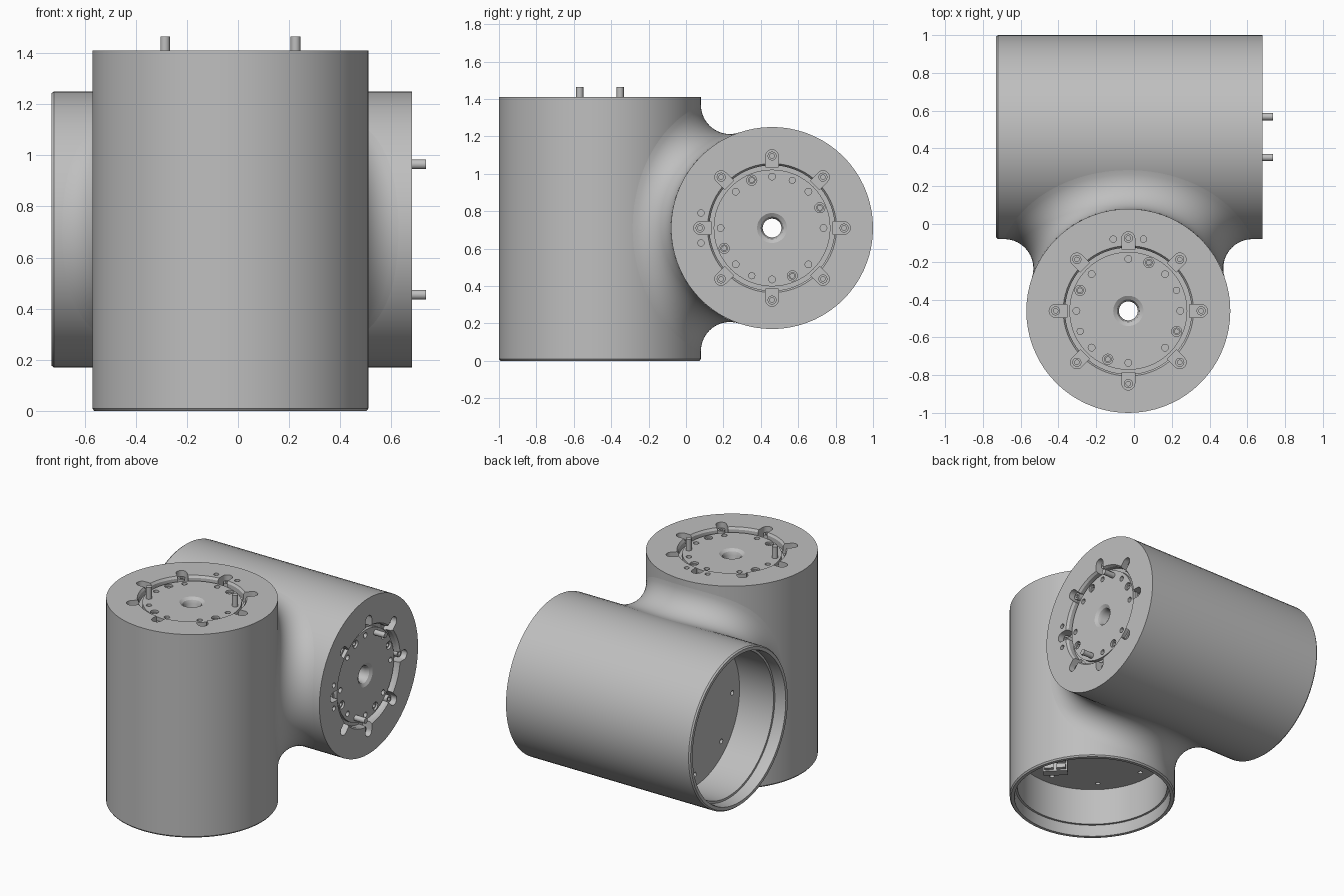
import bpy, bmesh, math
from mathutils import Vector, Matrix

if "Cube" in bpy.data.objects:
    bpy.data.objects.remove(bpy.data.objects["Cube"], do_unlink=True)

R, LENGTH, BLEND = 0.54, 1.41, 0.155      # tube radius, tube length, fillet radius
DISC, POCKET, FLOOR = 1.385, 1.34, 0.34   # heights along a tube's own axis
CX, CY, CZ = -0.03, 0.46, 0.71            # tube axes: (CX, -CY) upright, (CY, CZ) lying

grey = bpy.data.materials.new("machined grey")
grey.use_nodes = True
colour = (0.52, 0.52, 0.52, 1)
grey.diffuse_color = colour
grey.node_tree.nodes["Principled BSDF"].inputs["Base Color"].default_value = colour


def make_object(name, bm, recalc=True):
    if recalc:
        bmesh.ops.recalc_face_normals(bm, faces=bm.faces[:])
    mesh = bpy.data.meshes.new(name)
    bm.to_mesh(mesh)
    bm.free()
    mesh.materials.append(grey)
    ob = bpy.data.objects.new(name, mesh)
    bpy.context.collection.objects.link(ob)
    return ob


def activate(ob):
    bpy.ops.object.select_all(action='DESELECT')
    ob.select_set(True)
    bpy.context.view_layer.objects.active = ob


def smooth(ob):
    activate(ob)
    bpy.ops.object.shade_smooth_by_angle(angle=math.radians(30))


def lathe(bm, profile, steps, centre=(0, 0)):
    """Revolve a closed (radius, height) outline around an upright axis."""
    cx, cy = centre
    verts = [bm.verts.new((cx + r, cy, h)) for r, h in profile]
    edges = [bm.edges.new((v, verts[i - 1])) for i, v in enumerate(verts)]
    made = bmesh.ops.spin(bm, geom=verts + edges, cent=(cx, cy, 0), axis=(0, 0, 1),
                          angle=math.tau, steps=steps, use_merge=False)
    bmesh.ops.remove_doubles(bm, verts=bm.verts[:], dist=0.0001)


def prism(bm, outline, low, high):
    """Extrude a flat outline between two heights."""
    face = bm.faces.new([bm.verts.new((x, y, low)) for x, y in outline])
    top = bmesh.ops.extrude_face_region(bm, geom=[face])["geom"]
    bmesh.ops.translate(bm, vec=(0, 0, high - low),
                        verts=[g for g in top if isinstance(g, bmesh.types.BMVert)])


def polar(radius, degrees):
    a = math.radians(degrees)
    return radius * math.cos(a), radius * math.sin(a)


def circle(centre, radius, sides=16):
    return [(centre[0] + x, centre[1] + y)
            for x, y in (polar(radius, 360 * i / sides) for i in range(sides))]


def slot(degrees):
    """Round-ended pocket that opens inward into the ring groove."""
    pts = [(0.385 + x, y) for x, y in (polar(0.034, a) for a in range(-90, 91, 15))]
    pts += [(0.325, 0.034), (0.325, -0.034)]
    c, s = polar(1, degrees)
    return [(x * c - y * s, x * s + y * c) for x, y in pts]


# Hollow tube with flange face, ring groove, bore and open mouth
bm = bmesh.new()
lathe(bm, [(0.05, FLOOR), (0.05, 1.35), (0.06, 1.372), (0.08, DISC), (0.312, DISC),
           (0.312, 1.36), (0.335, 1.36), (0.335, 1.395), (0.345, LENGTH), (R, LENGTH),
           (R, 0.01), (0.532, 0), (0.51, 0), (0.505, 0.03), (0.505, 0.08),
           (0.49, 0.08), (0.49, FLOOR)], 72)
tube = make_object("tube", bm)

# Cutters: slots, face holes, dowel holes and rear holes
bm = bmesh.new()
for k in range(8):
    prism(bm, slot(45 * k), POCKET, 1.5)
    prism(bm, circle(polar(0.275, 45 * k), 0.018), 1.35, 1.5)
    prism(bm, circle(polar(0.41, 45 * k), 0.016), FLOOR - 0.05, FLOOR + 0.03)
for k in range(4):
    prism(bm, circle(polar(0.278, 67 + 90 * k), 0.027), 1.36, 1.5)
for side in (-1, 1):
    prism(bm, circle((0.08 * side, 0.38), 0.017), 1.37, 1.5)
cutter = make_object("tube_cutter", bm)
cutter.hide_render = True
cut = tube.modifiers.new("cut", 'BOOLEAN')
cut.operation, cut.solver, cut.object = 'DIFFERENCE', 'EXACT', cutter
activate(tube)
bpy.ops.object.modifier_apply(modifier="cut")
bpy.data.objects.remove(cutter, do_unlink=True)

# Socket screws in the slots and small bushings in the face
bm = bmesh.new()
for k in range(8):
    lathe(bm, [(0.012, POCKET), (0.012, 1.375), (0.024, 1.375), (0.024, POCKET)],
          16, polar(0.385, 45 * k))
for k in range(4):
    lathe(bm, [(0.012, 1.36), (0.012, 1.375), (0.02, 1.375), (0.02, 1.36)],
          16, polar(0.278, 67 + 90 * k))
screws = make_object("screws", bm)

# Two locating pins standing proud of the flange
bm = bmesh.new()
for degrees in (23, 203):
    prism(bm, circle(polar(0.277, degrees), 0.019), 1.37, 1.465)
pins = make_object("locating_pins", bm)

# Connector block with two rows of sockets inside the open mouth
bm = bmesh.new()
turn = Matrix.Translation((0.12, -0.23, 0)) @ Matrix.Rotation(math.radians(45), 4, 'Z')


def box(centre, size):
    bmesh.ops.create_cube(bm, size=1, matrix=turn @ Matrix.Translation(centre)
                          @ Matrix.Diagonal((*size, 1)))


box((0, 0, FLOOR - 0.05), (0.06, 0.16, 0.1))
for row in (0.025, 0.075):
    for col in (-0.04, 0.04):
        box((0.035, col, FLOOR - row), (0.04, 0.06, 0.03))
block = make_object("connector_block", bm)

# Lying arm is a mirrored copy of the upright arm's parts
upright = Matrix.Translation((CX, -CY, 0))
lying = Matrix(((0, 0, 1, -0.73), (0, -1, 0, CY), (-1, 0, 0, CZ), (0, 0, 0, 1)))
for part in (tube, screws, pins, block):
    smooth(part)
    twin = part.copy()
    twin.data = part.data.copy()
    twin.name = "lying_" + part.name
    bpy.context.collection.objects.link(twin)
    twin.data.transform(lying)
    twin.data.flip_normals()
    part.data.transform(upright)
    part.name = "upright_" + part.name

# Fillet between the tubes: a ball rolled along both walls
bm = bmesh.new()
S, STEPS, ARC = R + BLEND, 144, 12
rings = []
for i in range(STEPS):
    t = math.tau * (i + 0.5) / STEPS
    y = (S - CY) * math.cos(2 * t)
    x = math.copysign(math.sqrt(max(0, S * S - (y + CY) ** 2)), math.sin(t))
    z = math.copysign(math.sqrt(max(0, S * S - (y - CY) ** 2)), math.cos(t))
    ball = Vector((CX + x, y, CZ + z))
    to_upright = Vector((-x, -CY - y, 0)).normalized()
    to_lying = Vector((0, CY - y, -z)).normalized()
    rings.append([bm.verts.new(ball + BLEND * to_upright.slerp(to_lying, j / ARC))
                  for j in range(ARC + 1)])
    if i == 0:
        first_ball = ball
for i, ring in enumerate(rings):
    last = rings[i - 1]
    for j in range(ARC):
        bm.faces.new((last[j], ring[j], ring[j + 1], last[j + 1]))
bm.normal_update()
bm.faces.ensure_lookup_table()
probe = bm.faces[ARC // 2]
if probe.normal.dot(first_ball - probe.calc_center_median()) < 0:
    bmesh.ops.reverse_faces(bm, faces=bm.faces[:])
smooth(make_object("saddle_fillet", bm, recalc=False))
